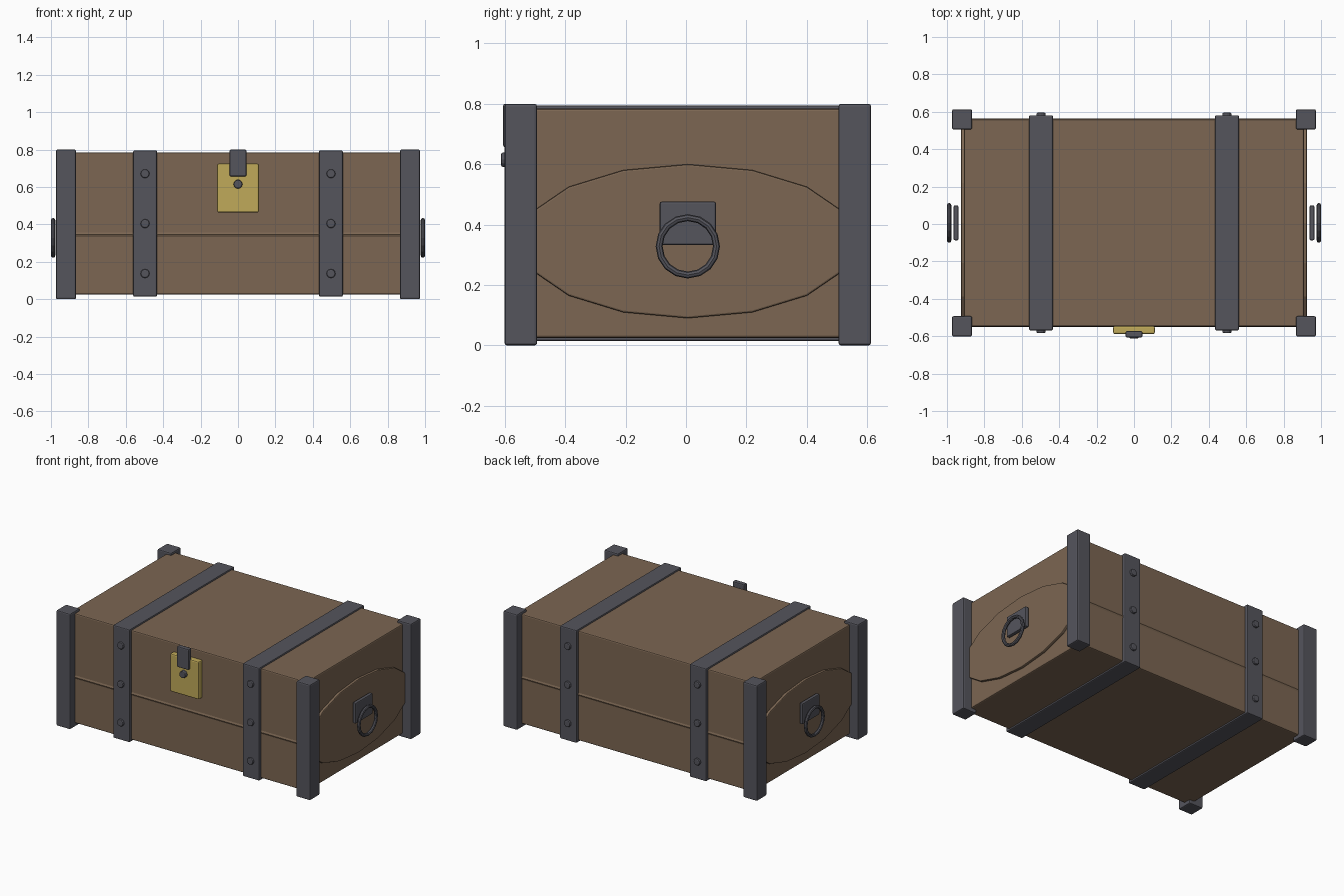
import bpy, math

if "Cube" in bpy.data.objects:
    bpy.data.objects.remove(bpy.data.objects["Cube"])

CY = 0.006   # chest centre in y (the clasp sticks out at the front)
CZ = 0.405   # chest centre in z


def material(name, rgb):
    m = bpy.data.materials.new(name)
    m.diffuse_color = (*rgb, 1)
    m.use_nodes = True
    m.node_tree.nodes["Principled BSDF"].inputs["Base Color"].default_value = m.diffuse_color
    return m


WOOD = material("wood", (0.20, 0.133, 0.085))
IRON = material("iron", (0.09, 0.09, 0.108))
BRASS = material("brass", (0.53, 0.40, 0.10))


def finish(name, mat, bevel=0.0):
    ob = bpy.context.object
    ob.name = name
    ob.data.materials.append(mat)
    bpy.ops.object.transform_apply(location=False, rotation=True, scale=True)
    if bevel:
        mod = ob.modifiers.new("edge_bevel", 'BEVEL')
        mod.width = bevel
        mod.segments = 2
        mod.limit_method = 'ANGLE'
        mod.angle_limit = math.radians(50)
    return ob


def box(name, x, y, z, mat, bevel):
    """Box from (min, max) pairs on each axis."""
    bpy.ops.mesh.primitive_cube_add(
        size=1, location=[(a + b) / 2 for a, b in (x, y, z)])
    bpy.context.object.scale = [b - a for a, b in (x, y, z)]
    return finish(name, mat, bevel)


def rivet(name, x, y, z, depth=0.05):
    bpy.ops.mesh.primitive_cylinder_add(
        vertices=12, radius=0.024, depth=depth, location=(x, y, z),
        rotation=(math.pi / 2, 0, 0))
    return finish(name, IRON, 0.007)


# wooden body
box("chest_body", (-0.908, 0.908), (CY - 0.553, CY + 0.553), (0.025, 0.784), WOOD, 0.008)

# 16-sided oval core, showing as raised panels on both ends and a thin ridge front and back
bpy.ops.mesh.primitive_cylinder_add(vertices=16, radius=1, depth=1.85,
                                    location=(0, CY, 0.345),
                                    rotation=(0, math.pi / 2, 0))
core = bpy.context.object
bpy.ops.object.transform_apply(location=False, rotation=True, scale=False)
core.scale = (1, 0.558, 0.255)
finish("oval_core", WOOD, 0.006)

for sx, side in ((-1, "left"), (1, "right")):
    # corner posts
    for sy, end in ((-1, "front"), (1, "back")):
        box(f"corner_post_{end}_{side}",
            sorted((sx * 0.866, sx * 0.973)),
            sorted((CY + sy * 0.499, CY + sy * 0.607)), (0, 0.8), IRON, 0.008)
        # rivets on the straps
        for i in range(3):
            rivet(f"rivet_{end}_{side}_{i + 1}", sx * 0.497,
                  CY + sy * 0.565, 0.137 + i * 0.267)

    # iron strap around the chest
    box(f"strap_{side}", sorted((sx * 0.433, sx * 0.561)),
        (CY - 0.575, CY + 0.575), (0.014, 0.795), IRON, 0.007)

    # handle plate and ring
    box(f"handle_plate_{side}", sorted((sx * 0.939, sx * 0.964)),
        (CY - 0.093, CY + 0.093), (0.333, 0.476), IRON, 0.006)
    bpy.ops.mesh.primitive_torus_add(
        major_radius=0.095, minor_radius=0.0115, major_segments=16,
        minor_segments=8, location=(sx * 0.9885, CY, 0.328),
        rotation=(0, math.pi / 2, 0))
    finish(f"handle_ring_{side}", IRON)

# clasp on the front
box("lock_plate", (-0.111, 0.111), (-0.588, -0.545), (0.463, 0.725), BRASS, 0.008)
box("latch", (-0.045, 0.045), (-0.606, -0.572), (0.656, 0.8), IRON, 0.007)
rivet("lock_knob", 0, -0.592, 0.615, 0.042)
